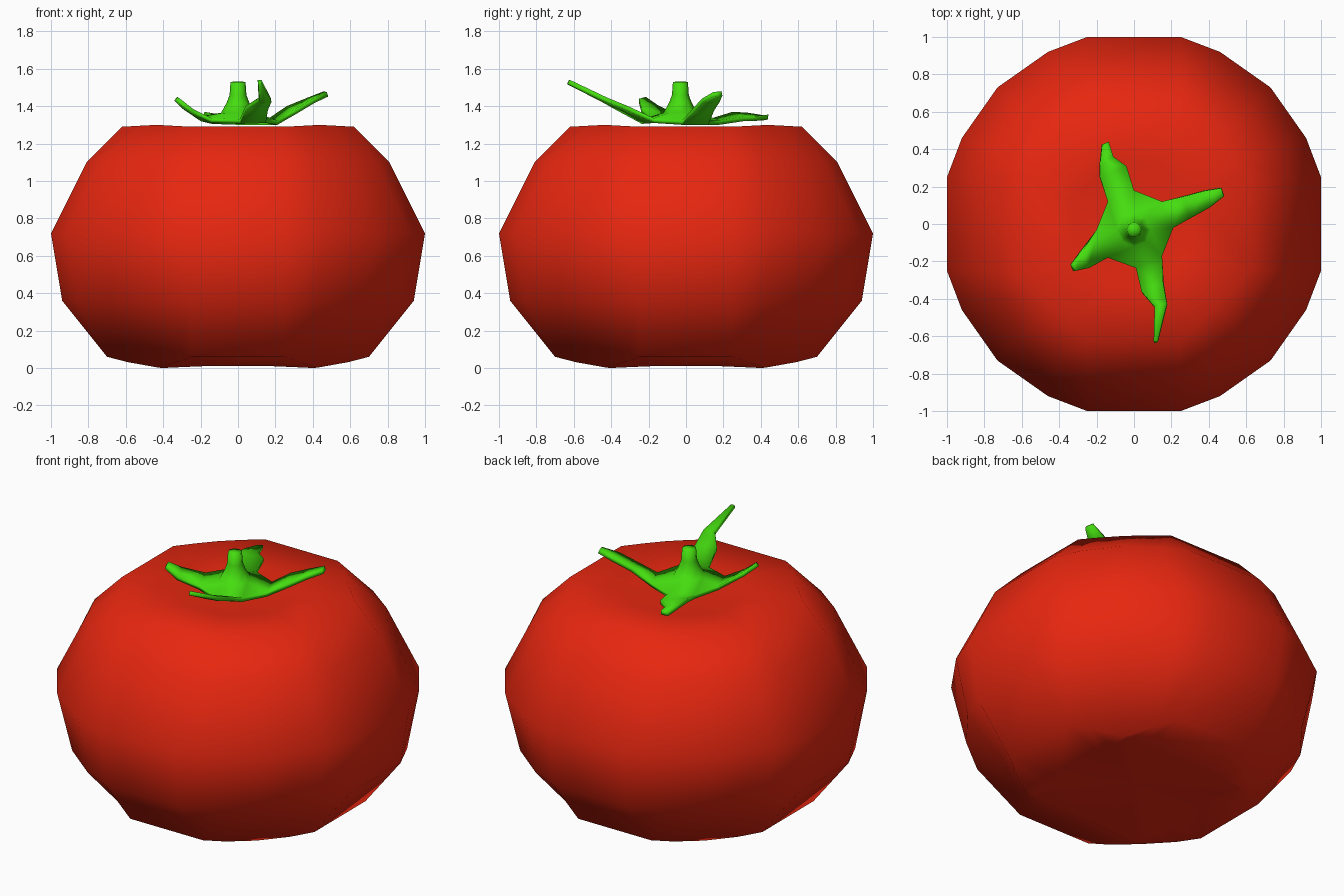
import bpy, bmesh, math

if "Cube" in bpy.data.objects:
    bpy.data.objects.remove(bpy.data.objects["Cube"])

def material(name, col):
    m = bpy.data.materials.new(name)
    m.diffuse_color = (*col, 1)
    m.use_nodes = True
    m.node_tree.nodes["Principled BSDF"].inputs["Base Color"].default_value = m.diffuse_color
    return m

def finish(bm, name, mat, recalc=True):
    if recalc:
        bmesh.ops.recalc_face_normals(bm, faces=bm.faces)
    for f in bm.faces:
        f.smooth = True
    me = bpy.data.meshes.new(name)
    bm.to_mesh(me)
    bm.free()
    ob = bpy.data.objects.new(name, me)
    bpy.context.collection.objects.link(ob)
    me.materials.append(mat)
    return ob

def bridge(bm, a, b):
    n = len(a)
    for i in range(n):
        j = (i + 1) % n
        bm.faces.new((a[i], a[j], b[j], b[i]))

def fan(bm, ring, co):
    c = bm.verts.new(co)
    for i in range(len(ring)):
        bm.faces.new((ring[i], ring[(i + 1) % len(ring)], c))

# Fruit body: squarish 20-sided rings
# side extent, half flat width, side z, shoulder x, shoulder y, diagonal, diagonal z
RINGS = [
    (0.40, 0.18, 0.01, 0.41, 0.30, 0.405, 0.00),
    (0.70, 0.25, 0.06, 0.59, 0.33, 0.43, 0.003),
    (0.94, 0.25, 0.36, 0.86, 0.43, 0.67, 0.36),
    (1.00, 0.25, 0.72, 0.92, 0.46, 0.73, 0.72),
    (0.81, 0.25, 1.10, 0.74, 0.41, 0.60, 1.10),
    (0.62, 0.25, 1.29, 0.53, 0.345, 0.435, 1.30),
    (0.32, 0.12, 1.275, 0.28, 0.18, 0.23, 1.275),
]
bm = bmesh.new()
loops = []
for R, w, z, a, b, d, zd in RINGS:
    zm = (z + zd) / 2
    quarter = [(R, -w, z), (R, w, z), (a, b, zm), (d, d, zd), (b, a, zm)]
    loop = []
    for q in range(4):
        c, s = round(math.cos(q * math.pi / 2)), round(math.sin(q * math.pi / 2))
        loop += [bm.verts.new((x * c - y * s, x * s + y * c, h)) for x, y, h in quarter]
    loops.append(loop)
for lo, hi in zip(loops, loops[1:]):
    bridge(bm, lo, hi)
fan(bm, loops[0], (0, 0, 0.05))
fan(bm, loops[-1], (0, 0, 1.25))
finish(bm, "fruit_body", material("red_skin", (0.8, 0.02, 0.005)))

# Stem and leaves: octagonal stem flaring into a star with four leaf strips
bm = bmesh.new()
CX, CY = 0.0, -0.03
stem = []
for r, z in [(0.04, 1.53), (0.045, 1.46), (0.06, 1.42), (0.09, 1.365)]:
    stem.append([bm.verts.new((CX + r * math.cos(k * math.pi / 4),
                               CY + r * math.sin(k * math.pi / 4), z)) for k in range(8)])
for top, low in zip(stem, stem[1:]):
    bridge(bm, low, top)
fan(bm, stem[0], (CX, CY, 1.532))
base = [bm.verts.new(p) for p in [
    (0.21, -0.02, 1.325), (0.15, 0.12, 1.325), (0.00, 0.18, 1.325), (-0.14, 0.12, 1.33),
    (-0.20, -0.03, 1.345), (-0.14, -0.18, 1.335), (0.01, -0.235, 1.33), (0.15, -0.17, 1.335)]]
bridge(bm, base, stem[-1])

# Each leaf: rows of edge point pairs from root to tip
LEAVES = [
    [(0.30, 0.03, 1.38), (0.26, 0.145, 1.40), (0.40, 0.085, 1.44), (0.37, 0.175, 1.445),
     (0.475, 0.145, 1.475), (0.46, 0.19, 1.48)],
    [(-0.04, 0.31, 1.345), (-0.18, 0.25, 1.37), (-0.11, 0.36, 1.345), (-0.18, 0.33, 1.365),
     (-0.135, 0.44, 1.355), (-0.17, 0.425, 1.35)],
    [(-0.28, -0.15, 1.405), (-0.24, -0.235, 1.385), (-0.325, -0.215, 1.45), (-0.31, -0.25, 1.44)],
    [(0.04, -0.36, 1.40), (0.155, -0.31, 1.40), (0.11, -0.44, 1.445), (0.175, -0.42, 1.445),
     (0.105, -0.625, 1.54), (0.125, -0.62, 1.54)],
]
for i, pts in enumerate(LEAVES):
    a, b = base[2 * i], base[2 * i + 1]
    for k in range(0, len(pts), 2):
        c, d = bm.verts.new(pts[k]), bm.verts.new(pts[k + 1])
        bm.faces.new((a, c, d, b))
        a, b = c, d
leaf = finish(bm, "stem_and_leaves", material("green_leaf", (0.06, 0.72, 0.005)), recalc=False)
sol = leaf.modifiers.new("thickness", 'SOLIDIFY')
sol.thickness = 0.025
sol.offset = -1
